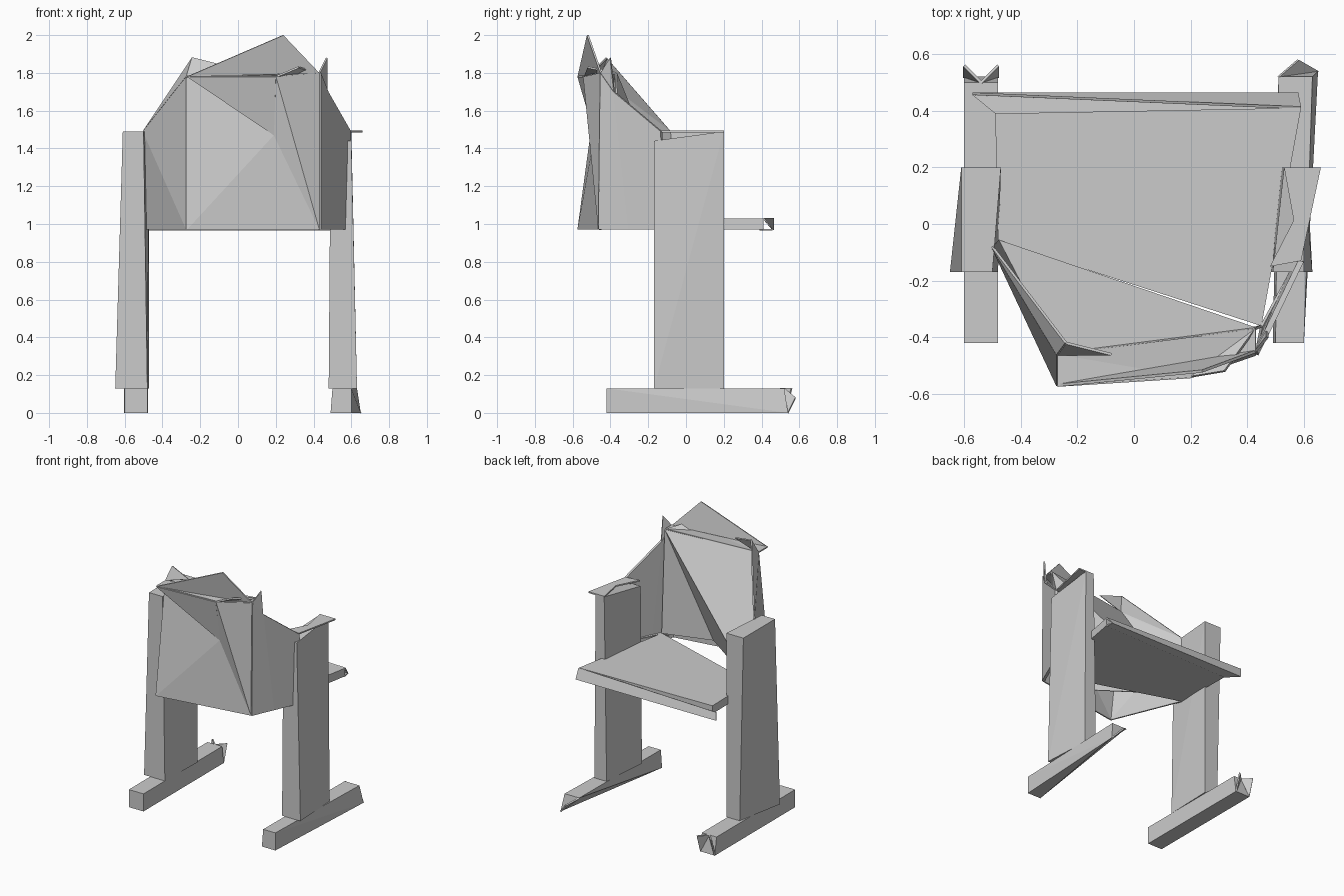
import bpy
import bmesh
from mathutils import Vector

cube = bpy.data.objects.get("Cube")
if cube:
    bpy.data.objects.remove(cube, do_unlink=True)

grey = bpy.data.materials.new("plain grey")
grey.use_nodes = True
colour = (.6, .6, .6, 1)
grey.diffuse_color = colour
grey.node_tree.nodes["Principled BSDF"].inputs["Base Color"].default_value = colour


def finish(name, bm, thickness=None):
    """Turn the working mesh into a named grey object."""
    bmesh.ops.recalc_face_normals(bm, faces=bm.faces[:])
    mesh = bpy.data.meshes.new(name)
    bm.to_mesh(mesh)
    bm.free()
    mesh.materials.append(grey)
    part = bpy.data.objects.new(name, mesh)
    bpy.context.collection.objects.link(part)
    if thickness:
        solid = part.modifiers.new("thickness", "SOLIDIFY")
        solid.thickness = thickness
        solid.offset = 0


def sheet(name, *facets, thickness=.01):
    """Thin folded sheet made of facets that share corners."""
    bm = bmesh.new()
    for facet in facets:
        bm.faces.new([bm.verts.new(corner) for corner in facet])
    bmesh.ops.remove_doubles(bm, verts=bm.verts[:], dist=.001)
    finish(name, bm, thickness)


def block(name, corners):
    """Solid convex block wrapped around its corners."""
    bm = bmesh.new()
    for corner in corners:
        bm.verts.new(corner)
    bmesh.ops.convex_hull(bm, input=bm.verts[:])
    bmesh.ops.dissolve_limit(bm, angle_limit=.01, verts=bm.verts[:], edges=bm.edges[:])
    finish(name, bm)


def point(x, y, z):
    return Vector((x, y, z))


def edge(inner, outer, depth, height):
    """Two corners of a level edge running across the model."""
    return [point(inner, depth, height), point(outer, depth, height)]


# Heights and depths shared by several parts
foot_top, seat_bottom, arm_top = .13, .97, 1.49
leg_front, leg_rear = -.17, .2
foot_front, foot_rear = -.42, .52
seat_rise = point(0, 0, .06)

# Corners shared by the seat, wings and backrest
right_hip = point(-.48, -.06, seat_bottom)
left_hip = point(.45, -.36, seat_bottom)
right_low = point(-.27, -.57, seat_bottom)
left_low = point(.43, -.46, seat_bottom)
right_high = point(-.27, -.57, 1.78)
left_high = point(.43, -.45, 1.8)
middle_high = point(.2, -.54, 1.78)
middle_fold = point(.19, -.48, 1.47)
right_arm = point(-.5, -.08, arm_top)
left_arm = point(.59, -.13, arm_top)
left_waist = point(.58, -.12, seat_bottom)
right_inside = right_high + point(0, .11, 0)
left_inside = left_high + point(0, .08, 0)

# Legs: slabs that spread towards the floor and narrow to the rear
block("right_leg",
      edge(-.48, -.65, leg_front, foot_top) + edge(-.47, -.58, leg_rear, foot_top)
      + edge(-.5, -.61, leg_front, arm_top) + edge(-.47, -.61, leg_rear, arm_top))
block("left_leg",
      edge(.48, .63, leg_front, foot_top) + edge(.51, .61, leg_rear, foot_top)
      + edge(.49, .6, leg_front, 1.44) + edge(.53, .6, leg_rear, arm_top))
left_spur = point(.66, leg_rear, arm_top)
sheet("left_arm_spur", (left_arm, left_spur, point(.53, leg_rear, arm_top)))
sheet("left_arm_cap", (left_arm, left_spur, point(.48, -.15, arm_top)))

# Feet: long bars, the left one skewing outwards to a thin wedge
toe = edge(-.48, -.6, foot_rear, 0)
block("right_foot",
      edge(-.48, -.6, foot_front, 0) + edge(-.48, -.6, foot_front, foot_top)
      + toe + edge(-.48, -.6, .5, foot_top))
tip_middle = point(-.54, .5, foot_top)
for corner, name in zip(toe, ("inner", "outer")):
    tip = corner + point(0, .04, foot_top)
    sheet("right_foot_tip_" + name, (corner, tip, tip_middle))
wedge_low = point(.65, .54, 0)
wedge_top = edge(.51, .63, foot_rear, foot_top)
block("left_foot",
      edge(.49, .6, foot_front, 0) + edge(.5, .6, foot_front, foot_top)
      + wedge_top + [wedge_low])
sheet("left_foot_tip", (wedge_low, wedge_top[0], point(.58, .58, .08)))

# Seat: slab with a slanting front edge and a lip along the rear
right_rear = point(-.49, .39, seat_bottom)
left_rear = point(.59, .41, seat_bottom)
base = [right_hip, left_hip, left_rear, right_rear]
block("seat", base + [corner + seat_rise for corner in base])
right_lip = point(-.57, .46, seat_bottom)
left_lip = point(.58, .46, seat_bottom)
sheet("seat_lip",
      (right_rear, left_rear, left_lip, right_lip),
      (right_lip, left_lip, left_rear + seat_rise, right_lip + seat_rise))
sheet("seat_corner", (left_low, left_waist + seat_rise, left_hip + seat_rise))

# Wings: sloping sides between the legs and the backrest
left_bend = point(.5, -.3, seat_bottom)
left_shoulder = point(.47, -.38, 1.7)
sheet("right_wing",
      (right_hip, right_low, right_arm),
      (right_low, right_inside, right_arm))
sheet("left_wing",
      (left_low, left_bend, left_shoulder, left_high),
      (left_bend, left_waist, left_arm, left_shoulder), thickness=.02)

# Backrest: creased outer panel whose upper facets overhang the fold
sheet("backrest_outer",
      (right_low, left_low, middle_fold),
      (right_low, middle_fold, right_inside),
      (middle_high, middle_fold, left_low),
      (middle_high, left_low, left_high))
sheet("backrest_overhang", (right_high, middle_fold, middle_high))

# Backrest: sloping inner sheet, open underneath
seat_back = point(.1, -.47, seat_bottom) + seat_rise
sheet("backrest_inner",
      (left_inside, right_inside, right_hip + seat_rise),
      (right_inside, right_arm, right_hip + seat_rise),
      (left_inside, right_hip + seat_rise, seat_back),
      (left_inside, seat_back, left_hip + seat_rise))
sheet("backrest_rim",
      (right_high, middle_high, right_inside),
      (middle_high, left_inside, right_inside),
      (middle_high, left_high, left_inside))

# Jagged points along the top
right_peak = point(-.24, -.42, 1.88)
left_peak = point(.47, -.4, 1.88)
top_peak = point(.24, -.52, 2)
sheet("top_peak", (right_high, left_high, top_peak))
sheet("right_peak", (right_arm, right_peak, right_inside))
sheet("right_ridge", (right_inside, right_peak, point(-.08, -.46, 1.84)))
sheet("left_peak", (left_high, left_peak, left_shoulder))
sheet("left_ridge", (middle_high, left_inside, point(.32, -.52, 1.83)))
